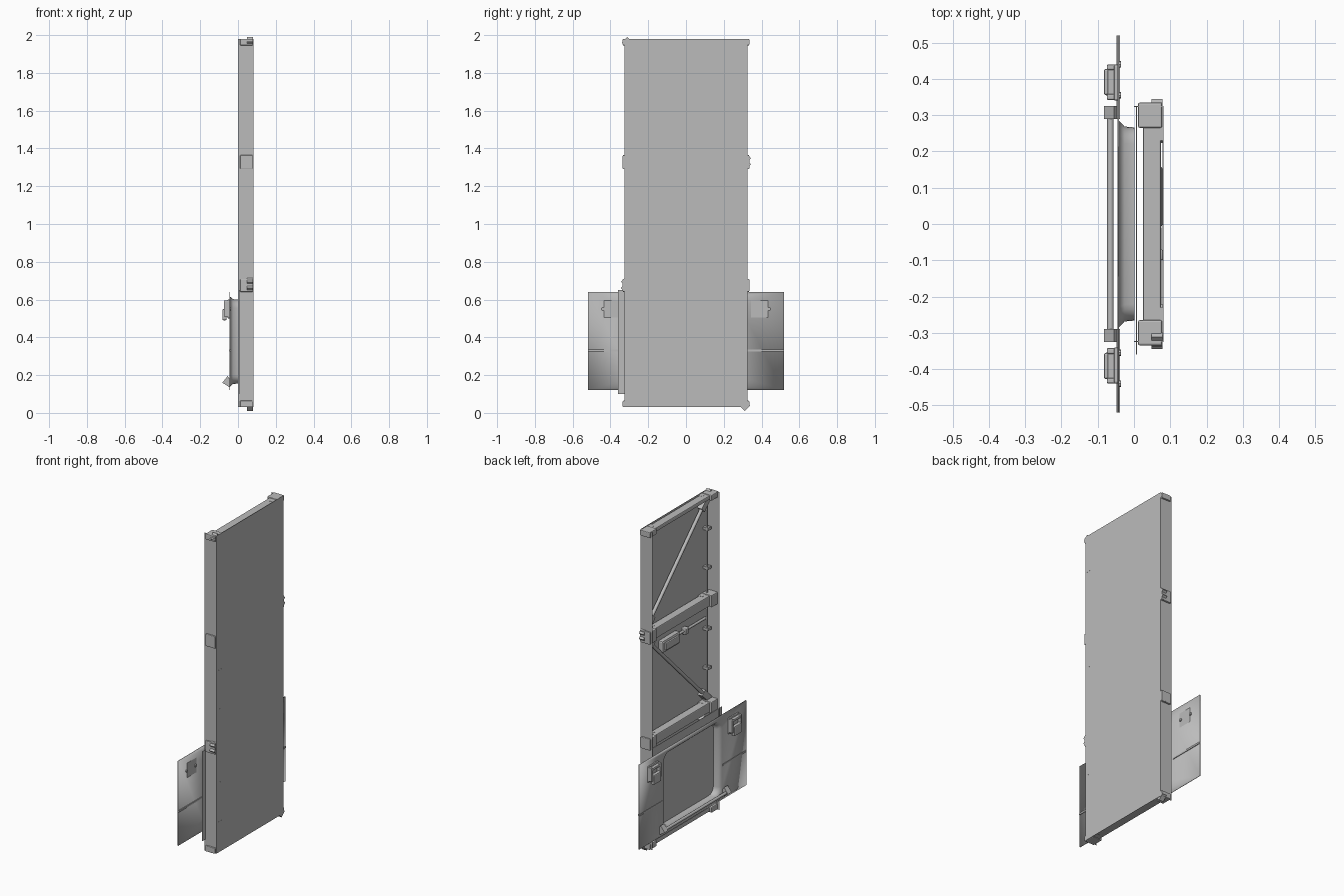
import bpy, bmesh, math
from mathutils import Vector, Matrix

cube = bpy.data.objects.get("Cube")
if cube:
    bpy.data.objects.remove(cube, do_unlink=True)

grey = bpy.data.materials.new("plain_grey")
grey.use_nodes = True
GREY = (0.5, 0.5, 0.5, 1)
grey.diffuse_color = GREY
grey.node_tree.nodes["Principled BSDF"].inputs["Base Color"].default_value = GREY


def finish(bm, name):
    bmesh.ops.recalc_face_normals(bm, faces=bm.faces)
    mesh = bpy.data.meshes.new(name)
    bm.to_mesh(mesh)
    bm.free()
    mesh.materials.append(grey)
    obj = bpy.data.objects.new(name, mesh)
    bpy.context.scene.collection.objects.link(obj)
    return obj


def box(name, x, y, z, bevel=0):
    """Box from (min, max) ranges, with optional bevel."""
    bm = bmesh.new()
    bmesh.ops.create_cube(bm, size=1)
    for v in bm.verts:
        v.co = Vector([(r[0] + r[1]) / 2 + c * (r[1] - r[0]) for r, c in zip((x, y, z), v.co)])
    if bevel:
        bmesh.ops.bevel(bm, geom=bm.edges[:], offset=bevel, segments=2, affect='EDGES', profile=0.5)
    return finish(bm, name)


def rod(name, a, b, radius, sides=8):
    """Cylinder between two points."""
    a, b = Vector(a), Vector(b)
    bm = bmesh.new()
    turn = (b - a).to_track_quat('Z', 'Y').to_matrix().to_4x4()
    bmesh.ops.create_cone(bm, cap_ends=True, segments=sides, radius1=radius, radius2=radius,
                          depth=(b - a).length, matrix=Matrix.Translation((a + b) / 2) @ turn)
    return finish(bm, name)


def span(s, a, b):
    """Mirror a y range to side s."""
    return tuple(sorted((s * a, s * b)))


def extrude_y(name, profile, y):
    """Extrude an (x, z) outline along y."""
    bm = bmesh.new()
    face = bm.faces.new([bm.verts.new((px, y[0], pz)) for px, pz in profile])
    new = bmesh.ops.extrude_face_region(bm, geom=[face])["geom"]
    bmesh.ops.translate(bm, vec=(0, y[1] - y[0], 0),
                        verts=[g for g in new if isinstance(g, bmesh.types.BMVert)])
    return finish(bm, name)


# Tray: face sheet and two thin side walls
W = 0.325
box("face_sheet", (0.079, 0.081), (-W, W), (0.03, 1.98))
for s, side in ((1, "back"), (-1, "front")):
    box(side + "_side_wall", (0, 0.08), span(s, W - 0.002, W), (0.03, 1.98))

# Cross rails with end blocks and clamps
for level, z0, z1 in (("bottom", 0.03, 0.065), ("lower", 0.64, 0.71),
                      ("upper", 1.29, 1.365), ("top", 1.945, 1.98)):
    box(level + "_rail", (0.025, 0.075), (-0.27, 0.27), (z0 + 0.005, z1 - 0.005), 0.005)
    for s, side in ((1, "back"), (-1, "front")):
        box(f"{level}_{side}_end_block", (0.011, 0.078), span(s, 0.265, 0.335), (z0, z1), 0.005)
        box(f"{level}_{side}_clamp", (0.05, 0.079), span(s, 0.23, 0.335), (z0 + 0.004, z1 - 0.004))

# Zigzag diagonal braces with turned brackets at each end
for level, a, b in (("top", (-0.315, 1.965), (0.32, 1.345)),
                    ("middle", (0.32, 1.32), (-0.32, 0.69)),
                    ("lower", (-0.32, 0.665), (0.315, 0.035))):
    pa, pb = Vector((0.062, *a)), Vector((0.062, *b))
    way = (pb - pa).normalized()
    rod(level + "_brace", pa + way * 0.03, pb - way * 0.03, 0.011)
    for end, p, d in (("start", pa, way), ("finish", pb, -way)):
        bracket = box(f"{level}_brace_{end}_bracket", (-0.014, 0.017), (-0.02, 0.02), (-0.015, 0.11))
        bracket.matrix_world = (Matrix.Translation(p)
                                @ Matrix.Rotation(-math.atan2(d.y, d.z), 4, 'X'))

# Conduit with clips beside the front wall
rod("conduit", (0.058, -0.285, 0.07), (0.058, -0.285, 1.94), 0.006)
for z in (0.21, 0.45, 0.9, 1.14, 1.515, 1.755):
    box("conduit_clip", (0.045, 0.0815), (-0.31, -0.278), (z - 0.008, z + 0.008))

# Handle box and cable in the middle bay
box("handle_box", (0.045, 0.079), (-0.01, 0.16), (1.16, 1.235), 0.01)
box("handle_grip", (0.035, 0.05), (0.01, 0.14), (1.175, 1.22), 0.005)
rod("cable", (0.068, -0.01, 1.205), (0.068, -0.285, 1.205), 0.008)
box("cable_joint", (0.05, 0.079), (-0.1, -0.07), (1.185, 1.225), 0.004)

# Backing sheet behind the wide plate
box("backing_sheet", (0.006, 0.008), (-0.36, W), (0.1, 0.65))


# Wide plate with a rounded pan pressed into it
def rounded(hy, z0, z1, r, steps=5):
    pts = []
    for k, (sy, cz) in enumerate(((1, z1 - r), (-1, z1 - r), (-1, z0 + r), (1, z0 + r))):
        for i in range(steps + 1):
            t = math.pi / 2 * (k + i / steps)
            pts.append((sy * (hy - r) + r * math.cos(t), cz + r * math.sin(t)))
    return pts


bm = bmesh.new()
rings = [(-0.044, rounded(0.52, 0.12, 0.64, 0)),
         (-0.044, rounded(0.285, 0.14, 0.615, 0.055)),
         (-0.027, rounded(0.267, 0.155, 0.6, 0.045)),
         (0, rounded(0.265, 0.157, 0.598, 0.045))]
loops = [[bm.verts.new((x, *p)) for p in pts] for x, pts in rings]
for a, b in zip(loops, loops[1:]):
    for i in range(len(a)):
        j = (i + 1) % len(a)
        bm.faces.new((a[i], a[j], b[j], b[i]))
bm.faces.new(loops[-1])
bmesh.ops.remove_doubles(bm, verts=bm.verts[:], dist=0.0001)
plate = finish(bm, "wide_plate_with_pan")
solid = plate.modifiers.new("thickness", 'SOLIDIFY')
solid.thickness = 0.004
solid.offset = 0

# Wing details: crease, latch, bolts and foot wedge
for s, side in ((1, "back"), (-1, "front")):
    box(side + "_crease", (-0.048, -0.038), span(s, 0.29, 0.52), (0.326, 0.336))
    box(side + "_latch_base", (-0.055, -0.042), span(s, 0.34, 0.44), (0.5, 0.6), 0.005)
    for part, y0, y1 in (("inner", 0.342, 0.358), ("outer", 0.425, 0.44)):
        box(f"{side}_latch_{part}_cheek", (-0.075, -0.045), span(s, y0, y1), (0.51, 0.595), 0.004)
    box(side + "_latch_top", (-0.073, -0.045), span(s, 0.35, 0.43), (0.575, 0.59), 0.004)
    box(side + "_latch_lever", (-0.083, -0.06), span(s, 0.355, 0.428), (0.49, 0.55), 0.006)
    for y in (0.355, 0.44):
        rod(side + "_bolt", (-0.044, s * y, 0.55), (-0.036, s * y, 0.55), 0.009)
    extrude_y(side + "_foot_wedge",
              [(-0.044, 0.135), (-0.083, 0.16), (-0.055, 0.195), (-0.044, 0.18)],
              span(s, 0.29, 0.325))

# Bar joining the foot wedges
rod("foot_bar", (-0.065, -0.32, 0.163), (-0.065, 0.32, 0.163), 0.009)

# Smooth the round parts, keep edges sharp
bpy.ops.object.select_all(action='DESELECT')
for obj in bpy.context.scene.objects:
    if obj.type == 'MESH' and any(w in obj.name for w in ("brace", "bar", "conduit", "cable", "pan")):
        obj.select_set(True)
        bpy.context.view_layer.objects.active = obj
bpy.ops.object.shade_smooth_by_angle(angle=math.radians(50))
